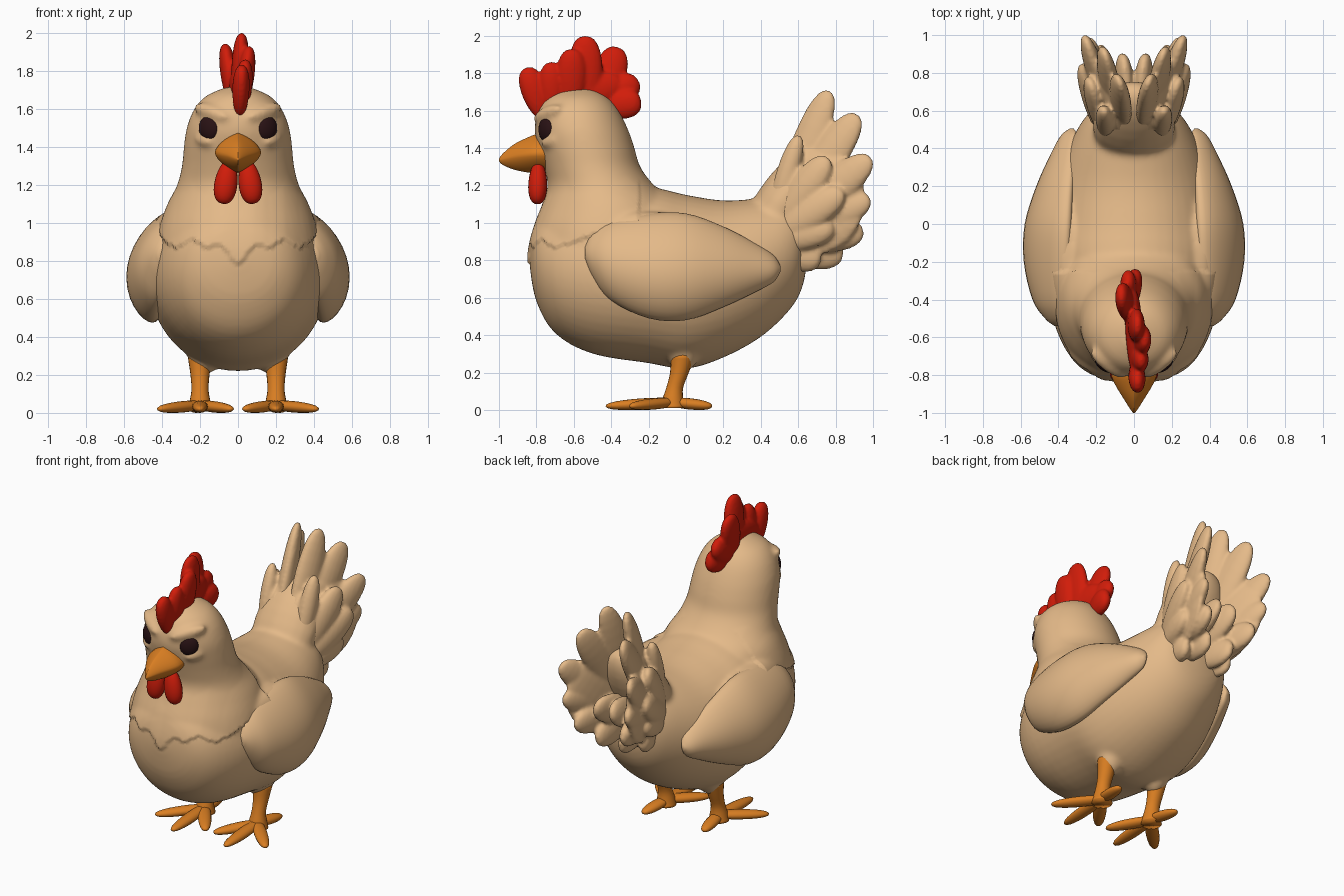
import bpy, bmesh, math
from mathutils import Vector, Matrix

if "Cube" in bpy.data.objects:
    bpy.data.objects.remove(bpy.data.objects["Cube"])


def material(name, rgb):
    m = bpy.data.materials.new(name)
    m.diffuse_color = (*rgb, 1)
    m.use_nodes = True
    m.node_tree.nodes["Principled BSDF"].inputs["Base Color"].default_value = m.diffuse_color
    return m


TAN = material("tan_plumage", (0.78, 0.49, 0.25))
RED = material("red_comb", (0.64, 0.012, 0.003))
ORANGE = material("orange_horn", (0.70, 0.21, 0.016))
DARK = material("dark_eye", (0.022, 0.006, 0.007))


def finish(bm, name, mat):
    bmesh.ops.recalc_face_normals(bm, faces=bm.faces)
    me = bpy.data.meshes.new(name)
    bm.to_mesh(me)
    bm.free()
    me.materials.append(mat)
    for p in me.polygons:
        p.use_smooth = True
    ob = bpy.data.objects.new(name, me)
    bpy.context.collection.objects.link(ob)
    return ob


def fuse(ob, voxel, rounds):
    """Merge overlapping volumes into one skin and relax it."""
    rm = ob.modifiers.new("remesh", 'REMESH')
    rm.mode, rm.voxel_size, rm.use_smooth_shade = 'VOXEL', voxel, True
    sm = ob.modifiers.new("smooth", 'SMOOTH')
    sm.factor, sm.iterations = 0.5, rounds


def blob(bm, a, b, width, thick, normal=(1, 0, 0), seg=20, blunt=0.0, flare=0.0):
    """Ellipsoid from a to b, flat side facing normal; blunt rounds the ends, flare widens the tip."""
    a, b = Vector(a), Vector(b)
    d = (b - a).normalized()
    side = Vector(normal).cross(d).normalized()
    n = d.cross(side)
    m = Matrix((side * width, n * thick, (b - a) / 2)).transposed().to_4x4()
    m.translation = (a + b) / 2
    verts = bmesh.ops.create_uvsphere(bm, u_segments=seg, v_segments=seg // 2 + 4, radius=1)["verts"]
    for v in verts:
        r = math.hypot(v.co.x, v.co.y)
        if r > 1e-4:
            k = r ** -blunt * (1 + flare * v.co.z)
            v.co.x *= k
            v.co.y *= k
    bmesh.ops.transform(bm, matrix=m, verts=verts)


def smooth_rows(rows, steps):
    """Catmull-Rom interpolation of section rows."""
    out = []
    for i in range(len(rows) - 1):
        p0, p1 = rows[max(i - 1, 0)], rows[i]
        p2, p3 = rows[i + 1], rows[min(i + 2, len(rows) - 1)]
        for k in range(steps):
            t = k / steps
            out.append([0.5 * (2 * q + (r - p) * t + (2 * p - 5 * q + 4 * r - s) * t * t
                               + (3 * q - p - 3 * r + s) * t ** 3)
                        for p, q, r, s in zip(p0, p1, p2, p3)])
    return out + [rows[-1]]


def loft(bm, rows, place, n=32, steps=4):
    """Skin rings; place(row, cos, sin) gives a point."""
    rings = []
    for row in smooth_rows(rows, steps):
        rings.append([bm.verts.new(place(row, math.cos(2 * math.pi * i / n),
                                         math.sin(2 * math.pi * i / n))) for i in range(n)])
    for r0, r1 in zip(rings, rings[1:]):
        for i in range(n):
            j = (i + 1) % n
            bm.faces.new((r0[i], r0[j], r1[j], r1[i]))
    bm.faces.new(rings[0])
    bm.faces.new(rings[-1])


# Body, neck and head fused into one smooth skin
bm = bmesh.new()
trunk = [(-.835, .76, .86, .05), (-.80, .58, 1.0, .22), (-.7, .41, 1.1, .34), (-.5, .30, 1.17, .43),
         (-.2, .25, 1.19, .47), (0, .22, 1.15, .46), (.2, .28, 1.12, .42), (.4, .39, 1.13, .35),
         (.55, .53, 1.13, .27), (.62, .65, 1.08, .19), (.65, .8, .95, .06)]
loft(bm, trunk, lambda r, c, s: (r[3] * c, r[0], (r[1] + r[2]) / 2 + (r[2] - r[1]) / 2 * s), 48)
neck = [(.7, -.78, -.2, .36), (.85, -.82, -.05, .41), (.98, -.81, -.02, .40), (1.1, -.77, -.06, .365),
        (1.2, -.74, -.17, .32), (1.3, -.76, -.245, .295), (1.4, -.79, -.275, .285),
        (1.5, -.81, -.31, .27), (1.6, -.79, -.36, .23), (1.67, -.74, -.42, .165),
        (1.715, -.65, -.5, .06)]
loft(bm, neck, lambda r, c, s: (r[3] * c, (r[1] + r[2]) / 2 + (r[2] - r[1]) / 2 * s, r[0]), 48)
blob(bm, (0, .32, .80), (0, .72, 1.40), .15, .22)            # tail stem
for s in (1, -1):
    blob(bm, (s * .17, -.02, .20), (s * .19, .0, .55), .10, .10)   # thighs
    blob(bm, (s * .33, -.5, .95), (s * .36, .15, .93), .12, .10)  # shoulders
    blob(bm, (s * .05, -.81, 1.55), (s * .23, -.67, 1.615), .04, .04, (0, -1, .3))  # brows
    blob(bm, (s * .14, -.77, 1.42), (s * .225, -.68, 1.45), .03, .03, (0, -1, .3))  # cheeks
body = finish(bm, "body", TAN)
fuse(body, .014, 13)
fused = bpy.data.meshes.new_from_object(body.evaluated_get(bpy.context.evaluated_depsgraph_get()))
body.modifiers.clear()
body.data = fused

# Ruffled collar: push the neck plumage out above a zigzag line
normals = [v.normal.copy() for v in fused.vertices]
for v, nrm in zip(fused.vertices, normals):
    x, y, z = v.co
    if y < -.25 and z < 1.25:
        zig = abs((abs(x) / .16) % 1 - .5)
        line = .91 - .09 * max(0, 1 - abs(x) / .13) - .09 * zig + .25 * max(0, y + .6)
        if z > line:
            v.co += nrm * .014 * max(0, 1 - (z - line) / .28)
for p in fused.polygons:
    p.use_smooth = True

# Wings, curved around the body
wing = [(-.54, .41, .01, .84, .03), (-.50, .42, .05, .83, .12), (-.4, .45, .085, .80, .215),
        (-.2, .475, .105, .77, .28), (0, .47, .105, .765, .285), (.2, .43, .085, .765, .215),
        (.38, .375, .06, .76, .125), (.47, .345, .04, .755, .07), (.505, .33, .01, .755, .015)]
for s, side in ((1, "left"), (-1, "right")):
    bm = bmesh.new()
    loft(bm, wing, lambda r, c, q: (s * (r[1] + r[2] * c - r[4] * (.15 * q + .24 * q * q)),
                                    r[0], r[3] + r[4] * q))
    finish(bm, side + "_wing", TAN)

# Tail: two mirrored fans of feathers (base, tip, half width), webbed and fused
long_feathers = [((.06, .50, 1.02), (.08, .765, 1.71), .095), ((.09, .52, 1.02), (.16, .92, 1.58), .105),
                 ((.12, .54, .98), (.26, .99, 1.35), .10), ((.12, .55, .95), (.24, .985, 1.13), .095),
                 ((.10, .54, .92), (.18, .95, .95), .095), ((.07, .46, .90), (.09, .84, .82), .10),
                 ((.03, .50, .92), (.06, .90, 1.08), .10)]
short_feathers = [((.14, .46, 1.0), (.16, .605, 1.47), .06), ((.16, .48, .98), (.235, .76, 1.35), .09),
                  ((.17, .48, .93), (.275, .84, 1.17), .09), ((.16, .46, .90), (.24, .79, .98), .085),
                  ((.11, .44, .88), (.17, .72, .79), .085)]
bm = bmesh.new()
for s in (1, -1):
    blob(bm, (s * .08, .48, .92), (s * .21, .90, 1.30), .28, .055, (s, -.4, 0))  # web
    for a, b, w in long_feathers + short_feathers:
        blob(bm, (s * a[0], *a[1:]), (s * b[0], *b[1:]), w, .05, (s, -.45, 0), 20, .15, .1)
fuse(finish(bm, "tail_feathers", TAN), .012, 4)

# Comb: wavering row of lobes (base, tip, width), fused
lobes = [((.01, -.76, 1.56), (.02, -.855, 1.83), .07), ((.02, -.71, 1.58), (.04, -.72, 1.86), .07),
         ((.02, -.62, 1.60), (.06, -.61, 1.93), .08), ((.0, -.53, 1.60), (.02, -.54, 2.0), .09),
         ((-.02, -.47, 1.60), (-.07, -.365, 1.94), .09), ((-.02, -.44, 1.62), (.01, -.24, 1.65), .08),
         ((-.03, -.46, 1.62), (-.03, -.26, 1.77), .08), ((.01, -.81, 1.67), (-.01, -.34, 1.74), .10)]
bm = bmesh.new()
for a, b, w in lobes:
    blob(bm, a, b, w, .045, blunt=.2, flare=.1)
fuse(finish(bm, "comb", RED), .01, 3)

# Wattles
bm = bmesh.new()
for s in (1, -1):
    blob(bm, (s * .045, -.79, 1.33), (s * .08, -.795, 1.10), .06, .05, (0, -1, 0), 20, .15, .15)
finish(bm, "wattles", RED)

# Beak (y, half width, bottom, middle, top) with a diamond section
bm = bmesh.new()
beak = [(-.70, .115, 1.26, 1.37, 1.47), (-.79, .122, 1.265, 1.37, 1.475), (-.85, .10, 1.27, 1.365, 1.455),
        (-.92, .058, 1.285, 1.355, 1.42), (-.98, .02, 1.31, 1.34, 1.37), (-1.0, .004, 1.33, 1.335, 1.342)]
loft(bm, beak, lambda r, c, q: (r[1] * c * abs(c) ** .6, r[0],
                                r[3] + ((r[4] - r[3]) if q > 0 else (r[3] - r[2])) * q * abs(q) ** .25), 32, 3)
finish(bm, "beak", ORANGE)

# Eyes
bm = bmesh.new()
for s in (1, -1):
    blob(bm, (s * .15, -.748, 1.433), (s * .15, -.744, 1.567), .062, .034, (s * .5, -.85, 0))
finish(bm, "eyes", DARK)

# Legs and feet
toes = [(.20, -.43), (.42, -.30), (.03, -.31), (.23, .14)]
leg = [(.01, .2, -.07, .065), (.06, .2, -.07, .055), (.12, .2, -.06, .045), (.2, .2, -.035, .05),
       (.3, .2, -.015, .065)]
for s, side in ((1, "left"), (-1, "right")):
    bm = bmesh.new()
    loft(bm, leg, lambda r, c, q: (s * r[1] + r[3] * c, r[2] + r[3] * q, r[0]), 20, 3)
    for tx, ty in toes:
        blob(bm, (s * (.2 - (tx - .2) * .2), -.07 - (ty + .07) * .15, .045),
             (s * tx, ty, .02), .042, .03, (0, 0, 1), 16, .2)
    for v in bm.verts:
        v.co.z = max(v.co.z, 0)
    finish(bm, side + "_leg", ORANGE)
